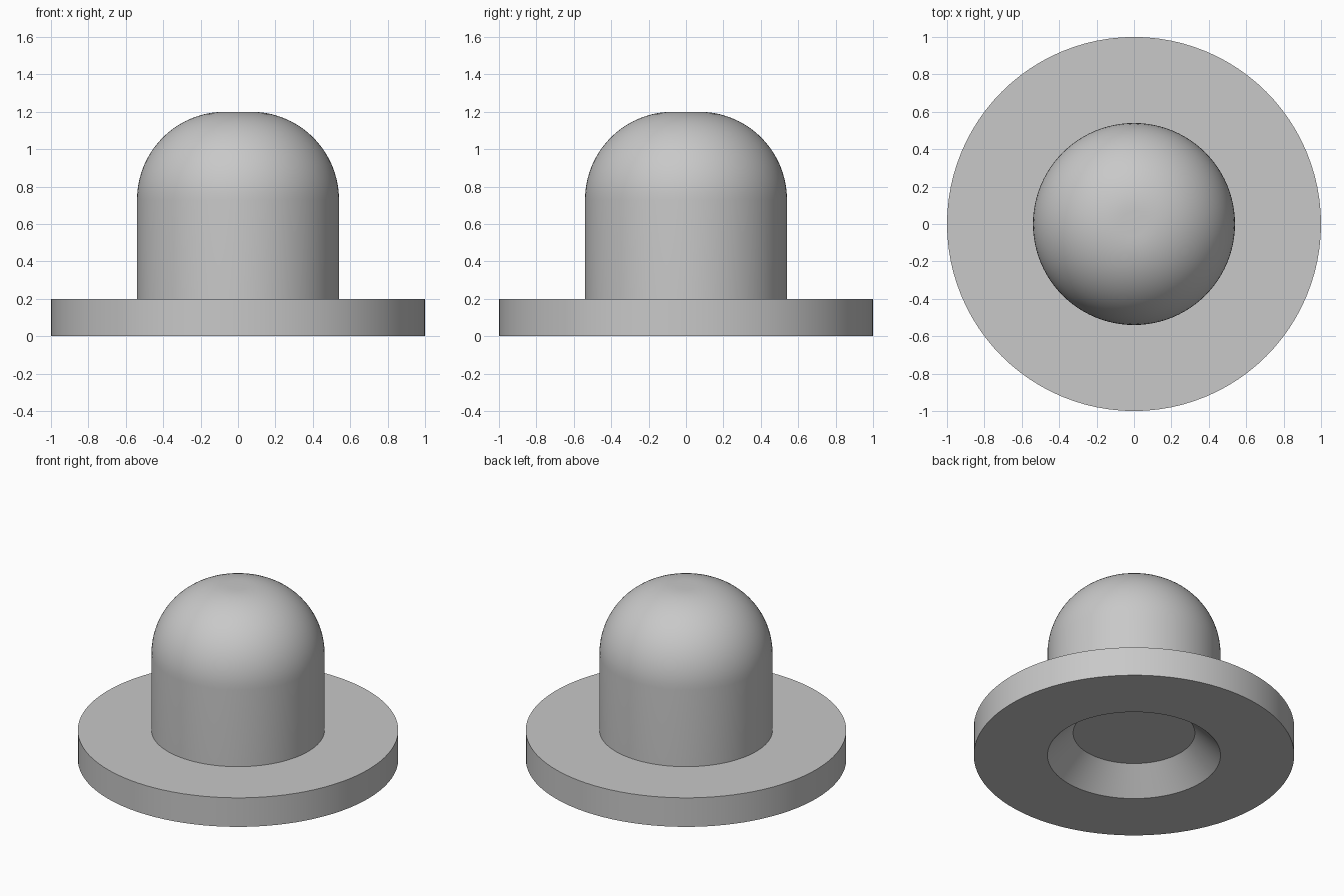
import bpy
import bmesh
from math import cos, sin, pi, radians

cube = bpy.data.objects.get("Cube")
if cube:
    bpy.data.objects.remove(cube, do_unlink=True)

SEGMENTS = 96
FLANGE_R, FLANGE_H = 1.0, 0.2
POST_R, TOP_Z, FILLET = 0.54, 1.2, 0.47
RECESS_R, RECESS_DEPTH = 0.54, 0.16

# Grey material
grey = bpy.data.materials.new("plain grey")
grey.use_nodes = True
colour = (0.58, 0.58, 0.58, 1)
grey.diffuse_color = colour
grey.node_tree.nodes["Principled BSDF"].inputs["Base Color"].default_value = colour

# Half profile: conical recess, flange, post, rounded shoulder, flat top
profile = [
    (RECESS_R - RECESS_DEPTH, RECESS_DEPTH),
    (RECESS_R, 0),
    (FLANGE_R, 0),
    (FLANGE_R, FLANGE_H),
    (POST_R, FLANGE_H),
]
STEPS = 20
for i in range(STEPS + 1):
    a = pi / 2 * i / STEPS
    profile.append((POST_R - FILLET + FILLET * cos(a),
                    TOP_Z - FILLET + FILLET * sin(a)))

# Revolve the profile into rings joined by quads
bm = bmesh.new()
rings = []
for r, z in profile:
    rings.append([bm.verts.new((r * cos(2 * pi * s / SEGMENTS),
                                r * sin(2 * pi * s / SEGMENTS), z))
                  for s in range(SEGMENTS)])
for low, high in zip(rings, rings[1:]):
    for s in range(SEGMENTS):
        t = (s + 1) % SEGMENTS
        bm.faces.new((low[s], low[t], high[t], high[s]))

# Flat recess ceiling and flat top
bm.faces.new(rings[0][::-1])
bm.faces.new(rings[-1])
bmesh.ops.recalc_face_normals(bm, faces=bm.faces)

mesh = bpy.data.meshes.new("flanged_dome")
bm.to_mesh(mesh)
bm.free()
mesh.materials.append(grey)
dome = bpy.data.objects.new("flanged_dome", mesh)
bpy.context.collection.objects.link(dome)

# Smooth curved walls, keep rims sharp
bpy.ops.object.select_all(action="DESELECT")
dome.select_set(True)
bpy.context.view_layer.objects.active = dome
bpy.ops.object.shade_smooth_by_angle(angle=radians(30))
